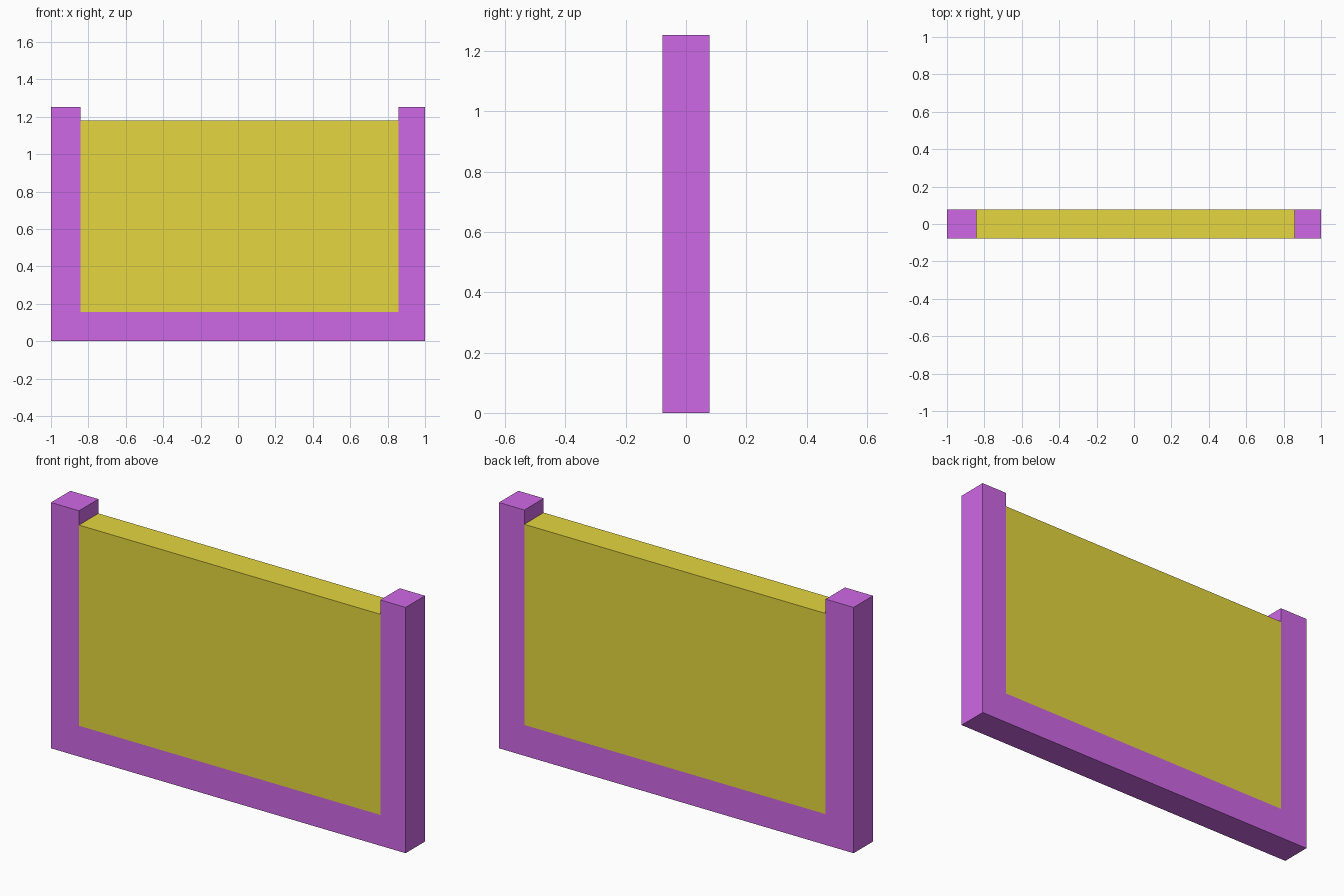
import bpy, bmesh

if "Cube" in bpy.data.objects:
    bpy.data.objects.remove(bpy.data.objects["Cube"])

HALF_DEPTH = 0.078


def material(name, color):
    mat = bpy.data.materials.new(name)
    mat.diffuse_color = color
    mat.use_nodes = True
    mat.node_tree.nodes["Principled BSDF"].inputs["Base Color"].default_value = mat.diffuse_color
    return mat


def extruded(name, profile, mat):
    """Extrude an x-z outline through the full depth along y."""
    bm = bmesh.new()
    face = bm.faces.new([bm.verts.new((x, -HALF_DEPTH, z)) for x, z in profile])
    ext = bmesh.ops.extrude_face_region(bm, geom=[face])
    verts = [g for g in ext["geom"] if isinstance(g, bmesh.types.BMVert)]
    bmesh.ops.translate(bm, verts=verts, vec=(0, 2 * HALF_DEPTH, 0))
    bmesh.ops.recalc_face_normals(bm, faces=bm.faces[:])
    mesh = bpy.data.meshes.new(name)
    bm.to_mesh(mesh)
    bm.free()
    mesh.materials.append(mat)
    obj = bpy.data.objects.new(name, mesh)
    bpy.context.collection.objects.link(obj)
    return obj


purple = material("purple", (0.62, 0.14, 0.79, 1))
yellow = material("yellow", (0.78, 0.67, 0.05, 1))

LEFT, RIGHT = -0.842, 0.857      # inner faces of the two posts
BASE, PANEL_TOP, POST_TOP = 0.157, 1.18, 1.253

# U-shaped frame: two posts joined by a bottom rail
extruded("frame", [(-1, 0), (1, 0), (1, POST_TOP), (RIGHT, POST_TOP),
                   (RIGHT, BASE), (LEFT, BASE), (LEFT, POST_TOP), (-1, POST_TOP)], purple)

# Infill panel, flush with the frame front and back
extruded("panel", [(LEFT, BASE), (RIGHT, BASE), (RIGHT, PANEL_TOP), (LEFT, PANEL_TOP)], yellow)
